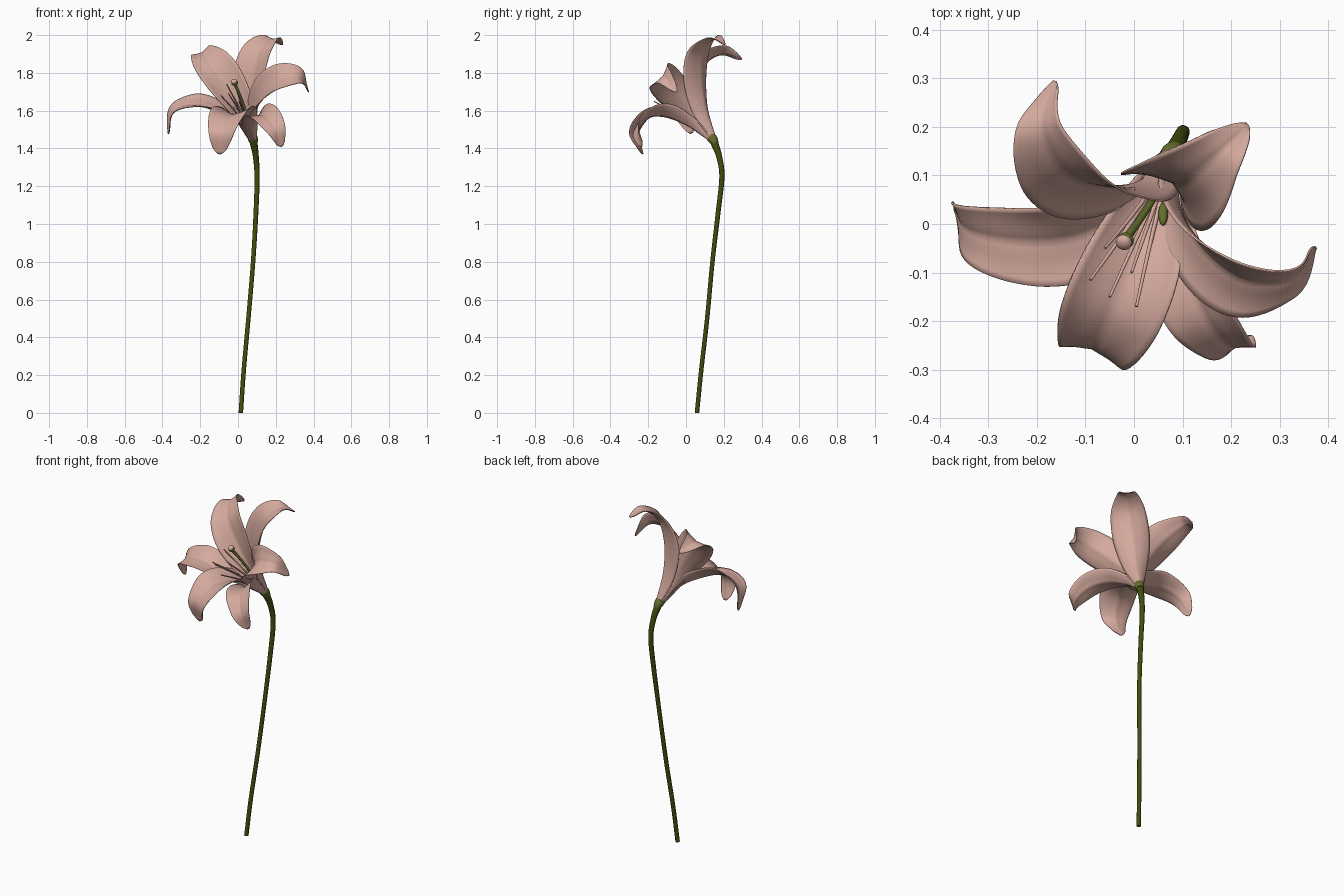
import bpy, math
from mathutils import Vector

if "Cube" in bpy.data.objects:
    bpy.data.objects.remove(bpy.data.objects["Cube"])


def material(name, rgb):
    m = bpy.data.materials.new(name)
    m.diffuse_color = (*rgb, 1)
    m.use_nodes = True
    m.node_tree.nodes["Principled BSDF"].inputs["Base Color"].default_value = m.diffuse_color
    return m


PINK = material("petal pink", (0.66, 0.40, 0.34))
STEM = material("stem dark green", (0.050, 0.075, 0.004))
OLIVE = material("olive green", (0.13, 0.16, 0.025))

BASE = Vector((0.08, 0.14, 1.45))
AXIS = Vector((-0.22, -0.55, 0.80)).normalized()


def spline(points, n):
    """Smooth path through points of any dimension (Catmull-Rom)."""
    p = [Vector(q) for q in points]
    p = [2 * p[0] - p[1]] + p + [2 * p[-1] - p[-2]]
    out = []
    for i in range(n + 1):
        f = i / n * (len(p) - 3)
        k = min(int(f), len(p) - 4)
        t = f - k
        a, b, c, d = p[k:k + 4]
        out.append(0.5 * (2 * b + (c - a) * t + (2 * a - 5 * b + 4 * c - d) * t * t
                          + (3 * b - a - 3 * c + d) * t ** 3))
    return out


def tangents(pts):
    n = len(pts) - 1
    return [(pts[min(i + 1, n)] - pts[max(i - 1, 0)]).normalized() for i in range(n + 1)]


def mesh_object(name, verts, faces, mat):
    me = bpy.data.meshes.new(name)
    me.from_pydata(verts, [], faces)
    me.materials.append(mat)
    ob = bpy.data.objects.new(name, me)
    bpy.context.collection.objects.link(ob)
    for f in me.polygons:
        f.use_smooth = len(f.vertices) == 4
    return ob


def tube(name, points, mat, n=24, sides=12):
    """Swept tube; each point is x, y, z, radius."""
    path = spline(points, n)
    mid = [p.to_3d() for p in path]
    verts, faces = [], []
    for p, c, t in zip(path, mid, tangents(mid)):
        u = t.cross(Vector((1, 0.2, 0))).normalized()
        w = t.cross(u)
        for j in range(sides):
            a = 2 * math.pi * j / sides
            verts.append(c + (u * math.cos(a) + w * math.sin(a)) * max(p[3], 0.001))
    for i in range(n):
        for j in range(sides):
            k = (j + 1) % sides
            faces.append((i * sides + j, i * sides + k, (i + 1) * sides + k, (i + 1) * sides + j))
    faces += [tuple(reversed(range(sides))), tuple(range(n * sides, (n + 1) * sides))]
    return mesh_object(name, verts, faces, mat)


def petal(name, rib, side, width, shape, rows=40, cols=14):
    """Recurved petal: midrib path, side direction, half width and width profile."""
    side = Vector(side).normalized()
    out = Vector(rib[2]) - BASE
    out = (out - AXIS * out.dot(AXIS)).normalized()
    start = BASE + out * 0.02
    path = spline([(*p, w * width) for p, w in zip([tuple(start)] + rib, shape)], rows)
    mid = [p.to_3d() for p in path]
    tan = tangents(mid)
    if tan[rows // 4].cross(side).dot(AXIS - out) < 0:
        side = -side
    verts, faces = [], []
    for i in range(rows + 1):
        t = i / rows
        s = (side - tan[i] * side.dot(tan[i])).normalized()
        inward = tan[i].cross(s).normalized()
        w = max(path[i][3], 0.004)
        if t > 0.94:                      # round off the tip
            w *= math.sqrt(max(1 - ((t - 0.94) / 0.064) ** 2, 0.02))
        cup = 0.75 * (1 - t) ** 2 + 0.15
        for j in range(cols + 1):
            v = 2 * j / cols - 1
            lift = w * cup * v * v - 0.006 * math.exp(-(v / 0.15) ** 2) * math.sin(math.pi * t)
            lift += 0.005 * math.sin(t * 17 + v) * v * v * t
            verts.append(mid[i] + s * (w * v) + inward * lift)
    c = cols + 1
    for i in range(rows):
        for j in range(cols):
            faces.append((i * c + j, i * c + j + 1, (i + 1) * c + j + 1, (i + 1) * c + j))
    ob = mesh_object(name, verts, faces, PINK)
    mod = ob.modifiers.new("thickness", "SOLIDIFY")
    mod.thickness = 0.004
    mod.offset = 0


def ball(name, loc, scale, mat, direction=AXIS):
    bpy.ops.mesh.primitive_uv_sphere_add(segments=20, ring_count=12, radius=1, location=loc)
    ob = bpy.context.object
    ob.name = name
    ob.scale = scale
    ob.rotation_euler = direction.to_track_quat("Z", "Y").to_euler()
    ob.data.materials.append(mat)
    bpy.ops.object.shade_smooth()
    return ob


# Stem and the swollen receptacle under the flower
tube("stem", [(0.015, 0.058, 0, 0.012), (0.03, 0.08, 0.22, 0.012), (0.055, 0.112, 0.5, 0.012),
              (0.08, 0.14, 0.8, 0.012), (0.095, 0.17, 1.06, 0.013), (0.101, 0.19, 1.25, 0.014),
              (0.094, 0.175, 1.36, 0.016), (0.082, 0.148, 1.435, 0.021)], STEM, 48)
tube("receptacle", [(0.086, 0.155, 1.425, 0.019), (0.08, 0.143, 1.447, 0.026),
                    (0.074, 0.128, 1.467, 0.025), (0.07, 0.12, 1.48, 0.012)], OLIVE, 12, 16)

# Six recurved petals
POINTED = (0.2, 0.66, 1.0, 0.95, 0.55, 0.13)
BROAD = (0.2, 0.62, 0.97, 1.0, 0.72, 0.25)
petal("upper_left_petal", [(0.015, 0.085, 1.61), (-0.07, 0.075, 1.75), (-0.145, 0.105, 1.855),
                           (-0.19, 0.195, 1.91), (-0.165, 0.295, 1.875)],
      (0.87, 0.2, 0.5), 0.1, POINTED)
petal("top_petal", [(0.075, 0.10, 1.62), (0.08, 0.08, 1.78), (0.115, 0.09, 1.92),
                    (0.175, 0.145, 1.98), (0.235, 0.205, 1.95)],
      (0.79, -0.6, -0.1), 0.1, POINTED)
petal("right_petal", [(0.09, 0.04, 1.585), (0.14, -0.055, 1.695), (0.225, -0.118, 1.77),
                      (0.325, -0.115, 1.78), (0.375, -0.05, 1.70)],
      (0.0, 0.62, 0.8), 0.092, POINTED)
petal("left_petal", [(0.0, 0.045, 1.54), (-0.11, -0.025, 1.60), (-0.23, -0.038, 1.635),
                     (-0.34, -0.015, 1.60), (-0.37, 0.03, 1.48)],
      (-0.1, 0.92, 0.38), 0.085, BROAD)
petal("front_petal", [(0.035, 0.03, 1.53), (-0.005, -0.085, 1.58), (-0.05, -0.19, 1.57),
                      (-0.085, -0.258, 1.485), (-0.10, -0.23, 1.37)],
      (0.93, -0.32, 0), 0.102, BROAD)
petal("lower_right_petal", [(0.08, 0.02, 1.52), (0.105, -0.10, 1.575), (0.15, -0.20, 1.57),
                            (0.2, -0.255, 1.5), (0.232, -0.235, 1.41)],
      (0.86, 0.28, 0.43), 0.073, BROAD)

# Stamen filaments fanning out of the throat
TIPS = [(-0.09, -0.115, 1.68), (-0.05, -0.15, 1.69), (0.005, -0.17, 1.65),
        (-0.005, -0.10, 1.70), (-0.06, -0.05, 1.74)]
for i, tip in enumerate(TIPS):
    a = BASE + AXIS * 0.03
    m = a.lerp(Vector(tip), 0.5) + AXIS * 0.02
    tube(f"filament_{i + 1}", [(*a, 0.005), (*m, 0.0045), (*tip, 0.003)], PINK, 12, 8)

# Pistil with its knob, and the green nectary in the throat
tube("pistil", [(0.07, 0.11, 1.48, 0.009), (0.03, 0.035, 1.63, 0.007),
                (-0.018, -0.033, 1.745, 0.009)], OLIVE, 14, 10)
ball("stigma_base", (-0.018, -0.034, 1.747), (0.018, 0.018, 0.012), OLIVE)
ball("stigma", (-0.021, -0.038, 1.755), (0.017, 0.017, 0.012), PINK)
ball("nectary", (0.06, 0.02, 1.555), (0.01, 0.01, 0.025), OLIVE, Vector((0, -0.9, 0.4)))
